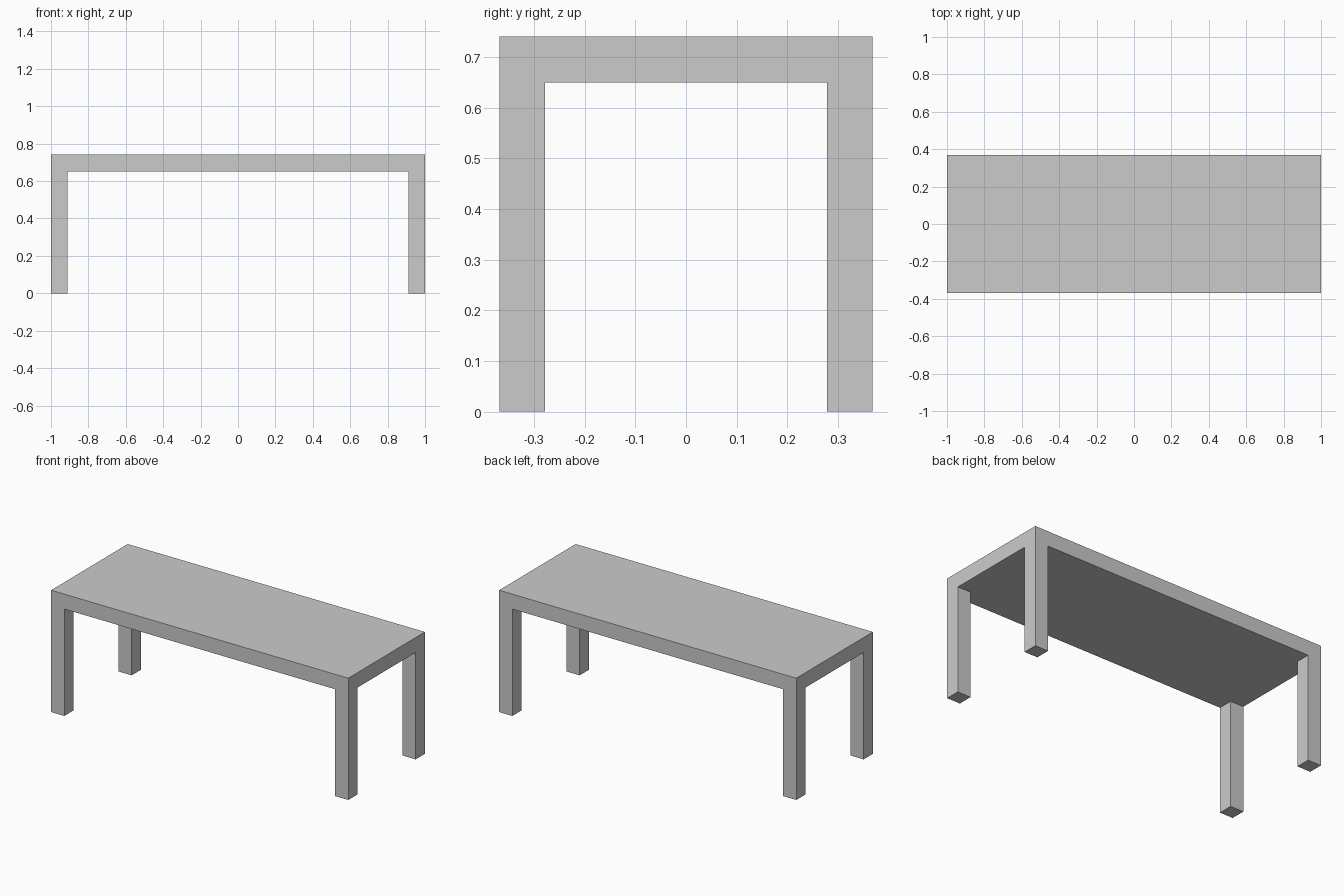
import bpy

if "Cube" in bpy.data.objects:
    bpy.data.objects.remove(bpy.data.objects["Cube"])

LENGTH, DEPTH, HEIGHT = 2.0, 0.736, 0.741
LEG = 0.089           # square leg thickness
UNDERSIDE = 0.65      # underside of the slab


def box(name, size, centre):
    bpy.ops.mesh.primitive_cube_add(size=1, location=centre)
    obj = bpy.context.object
    obj.name = name
    obj.scale = size
    bpy.ops.object.transform_apply(location=False, rotation=False, scale=True)
    return obj


# Thick table top, flush with the legs
thickness = HEIGHT - UNDERSIDE
box("table_top", (LENGTH, DEPTH, thickness), (0, 0, UNDERSIDE + thickness / 2))

# Four square legs at the corners
for y_name, sy in (("front", -1), ("back", 1)):
    for x_name, sx in (("left", -1), ("right", 1)):
        box(f"{y_name}_{x_name}_leg", (LEG, LEG, UNDERSIDE),
            (sx * (LENGTH - LEG) / 2, sy * (DEPTH - LEG) / 2, UNDERSIDE / 2))
